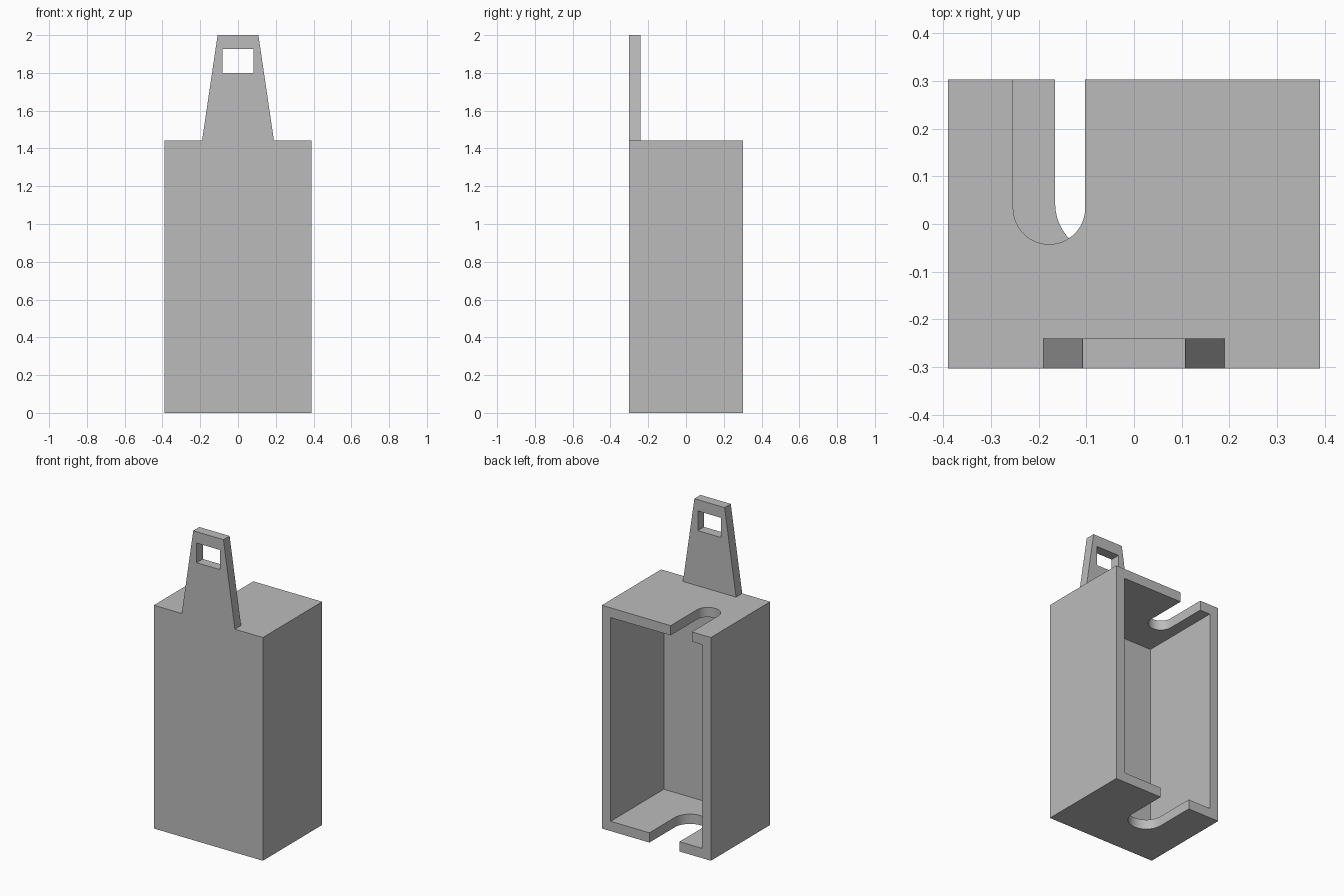
import bpy, bmesh, math
from mathutils import Vector

cube = bpy.data.objects.get("Cube")
if cube:
    bpy.data.objects.remove(cube, do_unlink=True)

W, D, H, T = 0.39, 0.303, 1.443, 0.063   # half width, half depth, height, wall

grey = bpy.data.materials.new("plain grey")
grey.use_nodes = True
colour = (0.5, 0.5, 0.5, 1)
grey.diffuse_color = colour
grey.node_tree.nodes["Principled BSDF"].inputs["Base Color"].default_value = colour


def prism(name, outline, direction):
    """Extrude a flat outline of 3D points along a direction."""
    bm = bmesh.new()
    face = bm.faces.new([bm.verts.new(p) for p in outline])
    new = bmesh.ops.extrude_face_region(bm, geom=[face])["geom"]
    bmesh.ops.translate(bm, vec=Vector(direction),
                        verts=[g for g in new if isinstance(g, bmesh.types.BMVert)])
    bmesh.ops.recalc_face_normals(bm, faces=bm.faces)
    mesh = bpy.data.meshes.new(name)
    bm.to_mesh(mesh)
    bm.free()
    mesh.materials.append(grey)
    obj = bpy.data.objects.new(name, mesh)
    bpy.context.collection.objects.link(obj)
    return obj


def box(name, x0, x1, y0, y1, z0, z1):
    return prism(name, [(x0, y0, z0), (x1, y0, z0), (x1, y1, z0), (x0, y1, z0)],
                 (0, 0, z1 - z0))


def slot(name, cx, cy, r, z):
    """Round-ended slot open towards the back, cutting one plate."""
    arc = [(cx + r * math.cos(a), cy + r * math.sin(a), z - T * 0.6)
           for a in (math.pi * (1 + i / 24) for i in range(25))]
    back = [(cx + r, D + 0.1, z - T * 0.6), (cx - r, D + 0.1, z - T * 0.6)]
    return prism(name, arc + back, (0, 0, T * 1.2))


def cut(target, cutter):
    mod = target.modifiers.new("cut", "BOOLEAN")
    mod.operation, mod.solver, mod.object = "DIFFERENCE", "EXACT", cutter
    bpy.ops.object.select_all(action="DESELECT")
    bpy.context.view_layer.objects.active = target
    target.select_set(True)
    bpy.ops.object.modifier_apply(modifier=mod.name)
    bpy.data.objects.remove(cutter, do_unlink=True)


# Open-backed housing with a slot in its top and bottom plates
housing = box("housing", -W, W, -D, D, 0, H)
cut(housing, box("cavity", -W + T, W - T, -D + T, D + 0.1, T, H - T))
cut(housing, slot("top_slot", -0.178, 0.033, 0.0755, H - T / 2))
cut(housing, slot("bottom_slot", -0.058, 0.043, 0.1075, T / 2))

# Tapered hanging tab with a rectangular hole
tab = prism("hanging_tab", [(-0.19, -D, H), (0.19, -D, H), (0.108, -D, 2), (-0.108, -D, 2)],
            (0, T, 0))
cut(tab, box("tab_hole", -0.083, 0.083, -D - 0.1, -D + T + 0.1, 1.80, 1.927))

# Smooth the slot ends, keep all corners sharp
bpy.ops.object.select_all(action="DESELECT")
for obj in (housing, tab):
    obj.select_set(True)
bpy.context.view_layer.objects.active = housing
bpy.ops.object.shade_smooth_by_angle(angle=math.radians(30))
